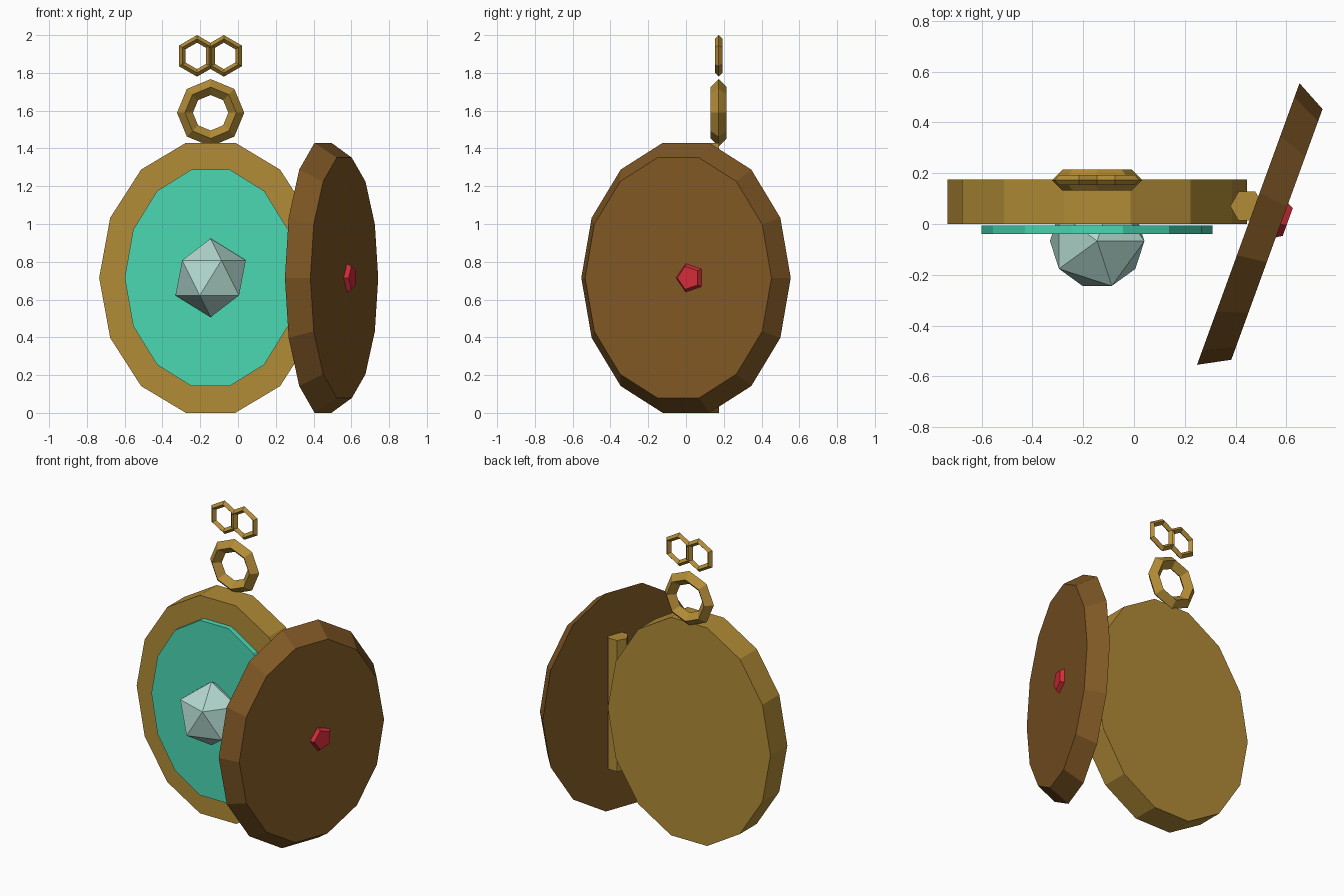
import bpy
import bmesh
import math
from mathutils import Matrix, Vector

if "Cube" in bpy.data.objects:
    bpy.data.objects.remove(bpy.data.objects["Cube"])


def material(name, srgb):
    m = bpy.data.materials.new(name)
    lin = [((c / 255 + 0.055) / 1.055) ** 2.4 for c in srgb]
    m.diffuse_color = (*lin, 1)
    m.use_nodes = True
    m.node_tree.nodes["Principled BSDF"].inputs["Base Color"].default_value = m.diffuse_color
    return m


GOLD = material("gold", (178, 140, 55))
BROWN = material("brown", (128, 88, 37))
TEAL = material("turquoise", (75, 216, 180))
CRYSTAL = material("pale_crystal", (178, 216, 207))
RED = material("red", (212, 43, 56))

CX, CZ = -0.145, 0.715      # centre of the locket body
RX, RZ = 0.59, 0.733        # oval radii


def finish(name, bm, mat):
    bmesh.ops.recalc_face_normals(bm, faces=bm.faces)
    mesh = bpy.data.meshes.new(name)
    bm.to_mesh(mesh)
    bm.free()
    mesh.materials.append(mat)
    ob = bpy.data.objects.new(name, mesh)
    bpy.context.collection.objects.link(ob)
    return ob


def slab(name, sides, rx, rz, depth, origin, mat, taper=1.0, yaw=0.0, phase=0.0):
    """Upright oval plate from origin towards the front, turned by yaw."""
    bm = bmesh.new()
    rot = Matrix.Rotation(math.radians(yaw), 3, 'Z')
    rings = []
    for d, k in ((0, 1), (depth, taper)):
        ring = []
        for i in range(sides):
            a = phase + math.tau * i / sides
            p = Vector((k * rx * math.cos(a), -d, k * rz * math.sin(a)))
            ring.append(bm.verts.new(rot @ p + Vector(origin)))
        rings.append(ring)
    back, front = rings
    bm.faces.new(back)
    bm.faces.new(front)
    for i in range(sides):
        j = (i + 1) % sides
        bm.faces.new((back[i], back[j], front[j], front[i]))
    return finish(name, bm, mat)


def ring(name, sides, major, minor, center, phase=0.0):
    """Faceted upright ring with a diamond cross-section."""
    bm = bmesh.new()
    rows = []
    for i in range(sides):
        a = phase + math.tau * i / sides
        row = []
        for k in range(4):
            b = k * math.pi / 2
            r = major + minor * math.cos(b)
            p = Vector((r * math.cos(a), minor * math.sin(b), r * math.sin(a)))
            row.append(bm.verts.new(p + Vector(center)))
        rows.append(row)
    for i in range(sides):
        p, q = rows[i], rows[(i + 1) % sides]
        for k in range(4):
            n = (k + 1) % 4
            bm.faces.new((p[k], p[n], q[n], q[k]))
    return finish(name, bm, GOLD)


# Oval body and the inlaid dial
slab("locket_body", 14, RX, RZ, 0.175, (CX, 0.175, CZ), GOLD)
slab("inner_dial", 14, 0.455, 0.588, 0.035, (CX, -0.005, CZ), TEAL)

# Faceted crystal in the middle of the dial
bm = bmesh.new()
bmesh.ops.create_icosphere(bm, subdivisions=1, radius=0.208,
                           matrix=Matrix.Translation((CX, -0.067, CZ)))
finish("crystal", bm, CRYSTAL)

# Open lid with bevelled outer face, and its gem
YAW = 70
slab("lid", 14, RX, RZ, 0.12, (0.45, 0, CZ), BROWN, taper=0.89, yaw=YAW)
slab("lid_gem", 5, 0.08, 0.08, 0.025, (0.584, 0.022, CZ), RED,
     taper=0.8, yaw=YAW, phase=math.pi)

# Hinge barrel
bm = bmesh.new()
bmesh.ops.create_cone(bm, cap_ends=True, segments=6, radius1=0.066, radius2=0.066,
                      depth=0.86, matrix=Matrix.Translation((0.445, 0.07, CZ))
                      @ Matrix.Rotation(math.pi / 2, 4, 'Z'))
finish("hinge", bm, GOLD)

# Hanging ring and two chain links
ring("hanging_ring", 8, 0.136, 0.042, (CX, 0.173, 1.589))
for i, x in enumerate((-0.217, -0.075)):
    ring(f"chain_link_{i + 1}", 6, 0.09, 0.02, (x, 0.173, 1.89), phase=math.pi / 2)
